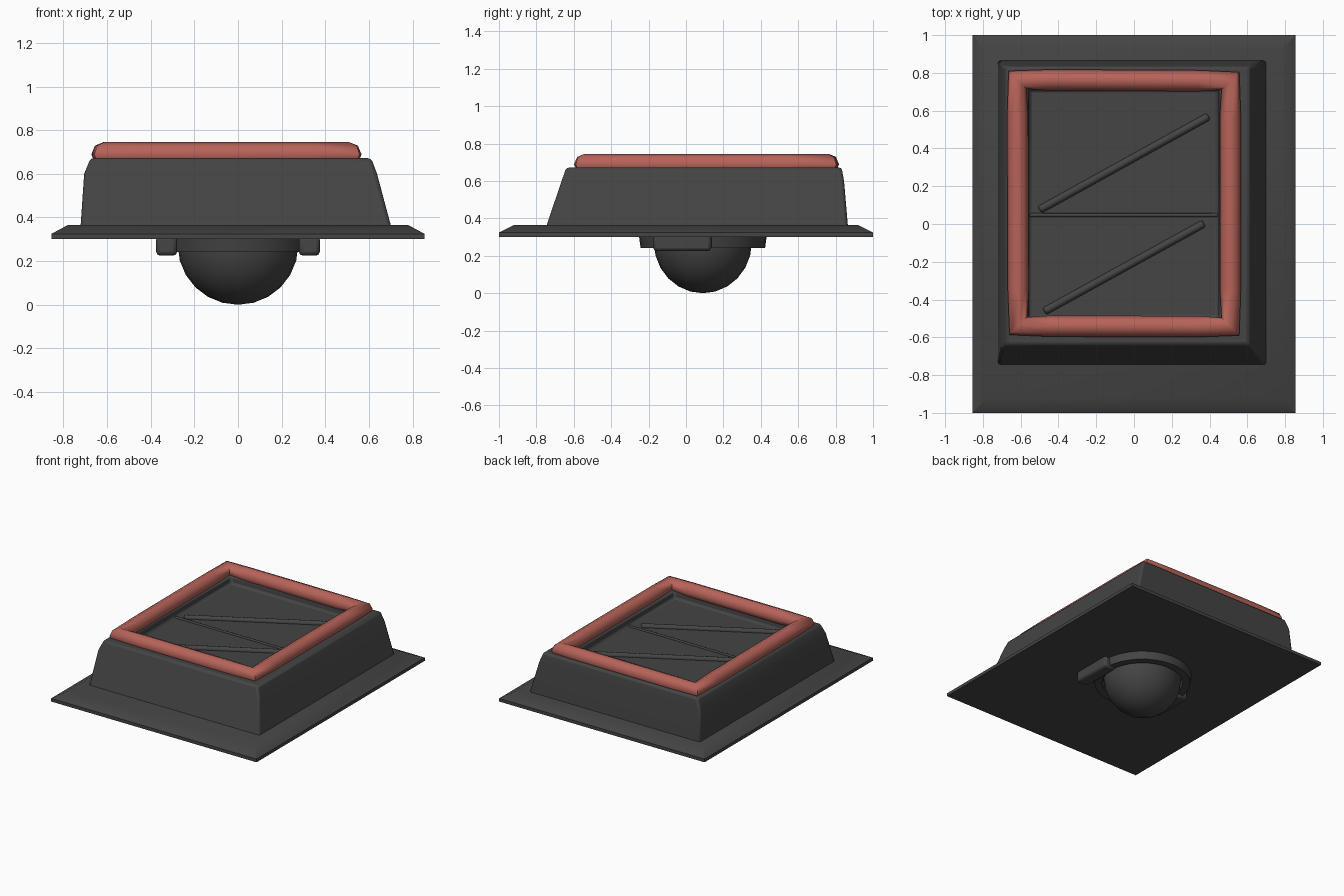
import bpy, bmesh, math
from mathutils import Vector

cube = bpy.data.objects.get("Cube")
if cube:
    bpy.data.objects.remove(cube, do_unlink=True)


def material(name, color):
    m = bpy.data.materials.new(name)
    m.use_nodes = True
    m.diffuse_color = color
    m.node_tree.nodes["Principled BSDF"].inputs["Base Color"].default_value = color
    return m


GREY = material("charcoal grey", (0.058, 0.058, 0.058, 1))
RED = material("brick red", (0.47, 0.125, 0.1, 1))


def finish(name, bm, mat, bevel=0, angle=50):
    bmesh.ops.recalc_face_normals(bm, faces=bm.faces)
    mesh = bpy.data.meshes.new(name)
    bm.to_mesh(mesh)
    bm.free()
    mesh.materials.append(mat)
    ob = bpy.data.objects.new(name, mesh)
    bpy.context.collection.objects.link(ob)
    if bevel:
        b = ob.modifiers.new("soft edges", "BEVEL")
        b.width, b.segments, b.limit_method = bevel, 2, "ANGLE"
        b.angle_limit = math.radians(50)
    bpy.ops.object.select_all(action="DESELECT")
    ob.select_set(True)
    bpy.context.view_layer.objects.active = ob
    bpy.ops.object.shade_smooth_by_angle(angle=math.radians(angle))


def skin(loops, closed=False):
    """Join equal loops of points with quads; cap the ends unless closed."""
    bm = bmesh.new()
    rows = [[bm.verts.new(p) for p in loop] for loop in loops]
    n = len(rows[0])
    pairs = list(zip(rows, rows[1:])) + ([(rows[-1], rows[0])] if closed else [])
    for a, b in pairs:
        for i in range(n):
            j = (i + 1) % n
            bm.faces.new((a[i], a[j], b[j], b[i]))
    if not closed:
        bm.faces.new(rows[0])
        bm.faces.new(rows[-1])
    return bm


def rect(x0, x1, y0, y1, z):
    return [(x0, y0, z), (x1, y0, z), (x1, y1, z), (x0, y1, z)]


def circle(r, z, n=32, cy=0.09):
    return [(r * math.cos(math.tau * i / n), cy + r * math.sin(math.tau * i / n), z)
            for i in range(n)]


# Base plate with sloped rim
finish("base_plate", skin([
    rect(-0.855, 0.855, -1, 1, 0.301),
    rect(-0.855, 0.855, -1, 1, 0.325),
    rect(-0.78, 0.78, -0.92, 0.92, 0.365)]), GREY, angle=30)

# Tapered housing with recessed floor
FLOOR = 0.615
finish("housing", skin([
    rect(-0.724, 0.712, -0.76, 0.869, 0.32),
    rect(-0.705, 0.637, -0.665, 0.845, 0.6),
    rect(-0.675, 0.61, -0.64, 0.832, 0.672),
    rect(-0.56, 0.45, -0.5, 0.715, 0.672),
    rect(-0.555, 0.445, -0.495, 0.71, FLOOR)]), GREY, bevel=0.015)


# Red octagonal tube frame, slimmer at the mitred corners
def tube_section(center, out, radius):
    section = []
    for i in range(8):
        a = math.tau * i / 8
        x, y = center + out * (radius * math.cos(a))
        section.append((x, y, 0.689 + 0.056 * math.sin(a)))
    return section


corners = [((-0.617, 0.763), (-1, 1)), ((0.51, 0.757), (1, 1)),
           ((0.51, -0.543), (1, -1)), ((-0.612, -0.54), (-1, -1))]
corners = [(Vector(c), Vector(s)) for c, s in corners]
tube = []
for k, (c, s) in enumerate(corners):
    c2, s2 = corners[(k + 1) % 4]
    side = (s + s2) / 2
    tube.append(tube_section(c, s, 0.047))
    tube += [tube_section(c.lerp(c2, t), side, 0.056) for t in (0.15, 0.85)]
finish("frame_tube", skin(tube, closed=True), RED)


# Floor details: diagonal rods and divider rib
def rod(name, start, end, radius, lift):
    a, b = Vector((*start, FLOOR + lift)), Vector((*end, FLOOR + lift))
    bm = bmesh.new()
    bmesh.ops.create_cone(bm, cap_ends=True, segments=8, radius1=radius,
                          radius2=radius, depth=(b - a).length)
    turn = (b - a).to_track_quat("Z", "Y").to_matrix().to_4x4()
    turn.translation = (a + b) / 2
    bm.transform(turn)
    finish(name, bm, GREY, bevel=radius * 0.5)


rod("back_diagonal_rod", (-0.5, 0.075), (0.395, 0.57), 0.021, 0.003)
rod("front_diagonal_rod", (-0.475, -0.463), (0.37, 0.003), 0.021, 0.003)
rod("divider_rib", (-0.555, 0.047), (0.445, 0.047), 0.01, 0)

# Dome below the plate
bm = bmesh.new()
bmesh.ops.create_uvsphere(bm, u_segments=24, v_segments=12, radius=1)
bmesh.ops.delete(bm, geom=[v for v in bm.verts if v.co.z > 0.3], context="VERTS")
for v in bm.verts:
    v.co = (v.co.x * 0.276, v.co.y * 0.262 + 0.09, v.co.z * 0.272 + 0.272)
finish("dome", bm, GREY)

# Collar ring around the dome
finish("collar_ring", skin([
    circle(0.28, 0.31), circle(0.28, 0.242),
    circle(0.333, 0.242), circle(0.342, 0.31)], closed=True), GREY)

# Lugs on either side of the collar
for side, name in ((1, "left_lug"), (-1, "right_lug")):
    bm = bmesh.new()
    bmesh.ops.create_cube(bm, size=1)
    for v in bm.verts:
        v.co = (v.co.x * 0.096 + side * 0.327, v.co.y * 0.31 - 0.02, v.co.z * 0.09 + 0.27)
    finish(name, bm, GREY, bevel=0.018)
